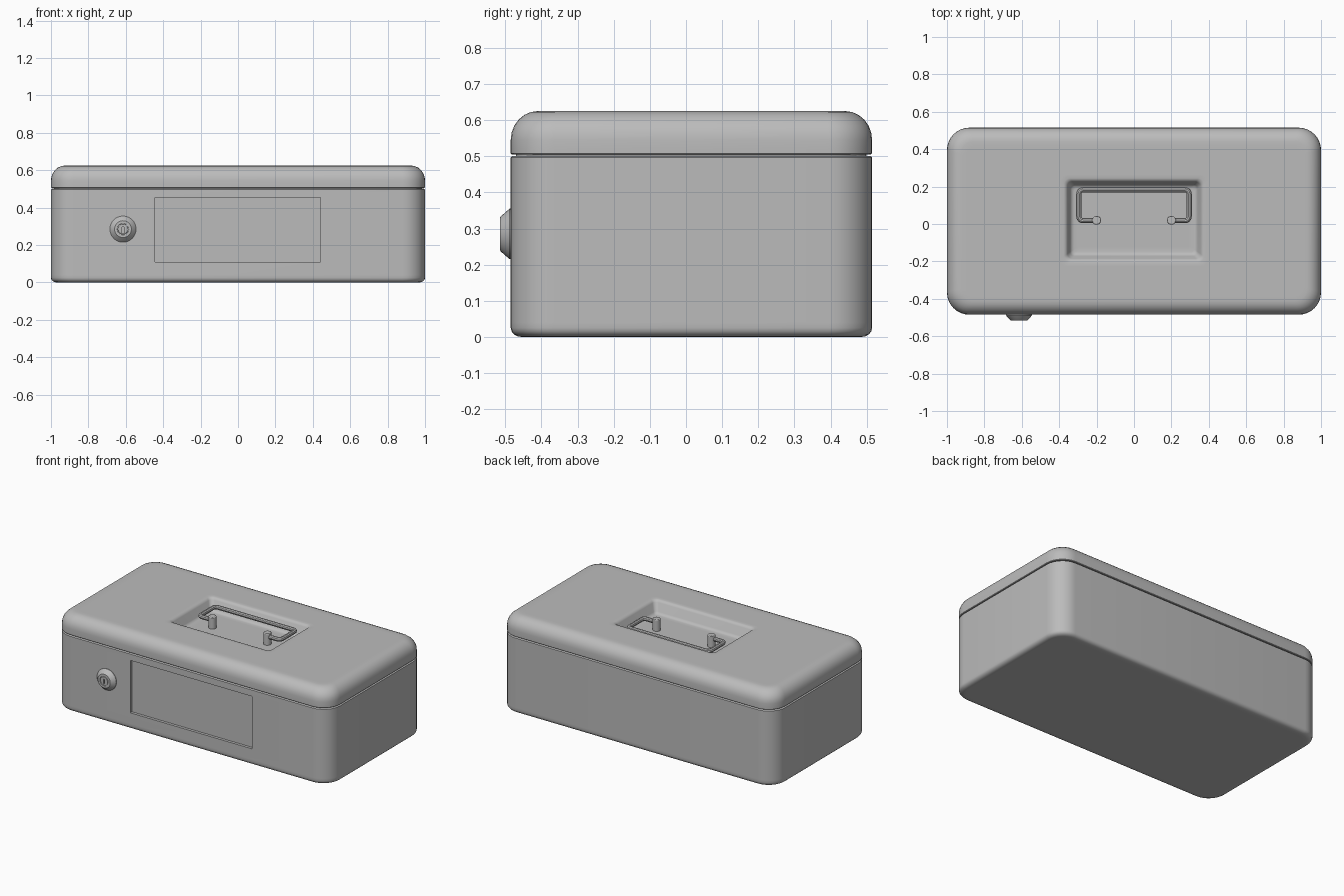
import bpy, bmesh, math
from mathutils import Vector

if "Cube" in bpy.data.objects:
    bpy.data.objects.remove(bpy.data.objects["Cube"], do_unlink=True)

# One painted-steel colour for everything
steel = bpy.data.materials.new("grey steel")
steel.use_nodes = True
GREY = (0.5, 0.5, 0.5, 1)
steel.diffuse_color = GREY
steel.node_tree.nodes["Principled BSDF"].inputs["Base Color"].default_value = GREY

CY = 0.015          # the box sits slightly back because the lock sticks out
TOP = 0.625         # lid height
FLOOR = 0.545       # bottom of the handle well
LOCK = Vector((-0.615, 0, 0.285))


def rounded(hx, hy, r, z, cy=CY, n=8):
    """Horizontal rounded rectangle as a list of points."""
    pts = []
    for k, (sx, sy) in enumerate([(1, 1), (-1, 1), (-1, -1), (1, -1)]):
        for i in range(n + 1):
            a = math.pi / 2 * (k + i / n)
            pts.append((sx * (hx - r) + r * math.cos(a),
                        cy + sy * (hy - r) + r * math.sin(a), z))
    return pts


def shell(inset, z):
    return rounded(1 - inset, 0.5 - inset, 0.12 - inset * 0.7, z)


def disc(r, y, n=32):
    """Circle facing the front, around the lock axis."""
    return [(LOCK.x + r * math.cos(2 * math.pi * i / n), y,
             LOCK.z + r * math.sin(2 * math.pi * i / n)) for i in range(n)]


def finish(obj, angle=35):
    if not obj.data.materials:
        obj.data.materials.append(steel)
    bpy.ops.object.select_all(action='DESELECT')
    obj.select_set(True)
    bpy.context.view_layer.objects.active = obj
    bpy.ops.object.shade_smooth_by_angle(angle=math.radians(angle))
    return obj


def loft(name, rings):
    """Skin a stack of equal-length rings and cap both ends."""
    bm = bmesh.new()
    loops = [[bm.verts.new(p) for p in ring] for ring in rings]
    for a, b in zip(loops, loops[1:]):
        for i in range(len(a)):
            j = (i + 1) % len(a)
            bm.faces.new((a[i], a[j], b[j], b[i]))
    bm.faces.new(loops[0])
    bm.faces.new(loops[-1])
    bmesh.ops.recalc_face_normals(bm, faces=bm.faces)
    me = bpy.data.meshes.new(name)
    bm.to_mesh(me)
    bm.free()
    obj = bpy.data.objects.new(name, me)
    bpy.context.collection.objects.link(obj)
    return finish(obj)


def carve(obj, centre, size):
    """Cut a box-shaped pocket out of an object."""
    bpy.ops.mesh.primitive_cube_add(size=1, location=centre)
    cutter = bpy.context.object
    cutter.name = "pocket_cutter"
    cutter.scale = size
    cutter.hide_render = True
    cutter.data.materials.append(steel)
    mod = obj.modifiers.new("pocket", 'BOOLEAN')
    mod.object = cutter
    mod.operation = 'DIFFERENCE'
    mod.solver = 'EXACT'
    bpy.context.view_layer.objects.active = obj
    bpy.ops.object.modifier_move_to_index(modifier="pocket", index=0)
    bpy.ops.object.modifier_apply(modifier="pocket")
    bpy.data.objects.remove(cutter, do_unlink=True)


def arc(r_in, r_z, z, up, steps=6):
    """Rounded edge running from the side wall to a flat top or bottom."""
    out = []
    for i in range(steps + 1):
        a = math.pi / 2 * i / steps
        out.append((r_in * (1 - math.cos(a)), z + up * r_z * math.sin(a)))
    return out


# Box body, with a neck that tucks under the lid
bottom_edge = arc(0.03, 0.025, 0.025, -1, 4)[::-1]
body = loft("box_body", [shell(0.05, 0)] + [shell(i, z) for i, z in bottom_edge]
            + [shell(0, 0.04), shell(0, 0.49), shell(0, 0.497), shell(0.006, 0.501),
               shell(0.015, 0.501), shell(0.015, 0.515)])

# Shallow label panel on the front
carve(body, (-0.0025, CY - 0.5, 0.2825), (0.885, 0.036, 0.345))

# Lid, whose top continues down into the handle well
lid_rings = [shell(0.02, 0.505), shell(0.003, 0.505), shell(0, 0.508), shell(0, 0.52)]
lid_rings += [shell(i, z) for i, z in arc(0.075, 0.08, TOP - 0.08, 1)]
lid_rings.append(shell(0.1, TOP))
for grow, z in [(0.03, TOP), (0.01, TOP), (0, TOP - 0.003), (-0.01, TOP - 0.014),
                (-0.024, FLOOR + 0.014), (-0.034, FLOOR + 0.003),
                (-0.045, FLOOR), (-0.07, FLOOR)]:
    lid_rings.append(rounded(0.365 + grow, 0.215 + grow, 0.03 + grow * 0.3, z, 0.02))
loft("lid", lid_rings)

# Lock with a tapered collar, a sunken barrel and a key slot
lock = loft("lock", [disc(r, y) for r, y in [
    (0.07, -0.475), (0.07, -0.488), (0.049, -0.512), (0.045, -0.515),
    (0.031, -0.515), (0.03, -0.511), (0.027, -0.511), (0.026, -0.515)]])
carve(lock, (LOCK.x, -0.51, LOCK.z - 0.004), (0.009, 0.03, 0.032))

# Folding wire handle lying in the well
HZ = 0.595
corners = [Vector(p + (HZ,)) for p in
           [(-0.2, 0.018), (-0.295, 0.018), (-0.295, 0.183),
            (0.295, 0.183), (0.295, 0.018), (0.2, 0.018)]]
path = [corners[0]]
for a, b, c in zip(corners, corners[1:], corners[2:]):
    p, q = b + (a - b).normalized() * 0.025, b + (c - b).normalized() * 0.025
    for t in (0, 0.25, 0.5, 0.75, 1):
        path.append((1 - t) ** 2 * p + 2 * t * (1 - t) * b + t * t * q)
path.append(corners[-1])
curve = bpy.data.curves.new("handle", 'CURVE')
curve.dimensions = '3D'
curve.bevel_depth = 0.014
curve.bevel_resolution = 3
curve.use_fill_caps = True
spline = curve.splines.new('POLY')
spline.points.add(len(path) - 1)
for point, co in zip(spline.points, path):
    point.co = (*co, 1)
handle = bpy.data.objects.new("handle", curve)
bpy.context.collection.objects.link(handle)
bpy.ops.object.select_all(action='DESELECT')
handle.select_set(True)
bpy.context.view_layer.objects.active = handle
bpy.ops.object.convert(target='MESH')
finish(bpy.context.object)

# Posts the handle pivots on
for side, x in (("left", 0.2), ("right", -0.2)):
    bpy.ops.mesh.primitive_cylinder_add(vertices=24, radius=0.024, depth=0.08,
                                        location=(x, 0.02, FLOOR + 0.036))
    post = bpy.context.object
    post.name = side + "_handle_post"
    bevel = post.modifiers.new("soft edge", 'BEVEL')
    bevel.width = 0.004
    bevel.segments = 2
    finish(post)
